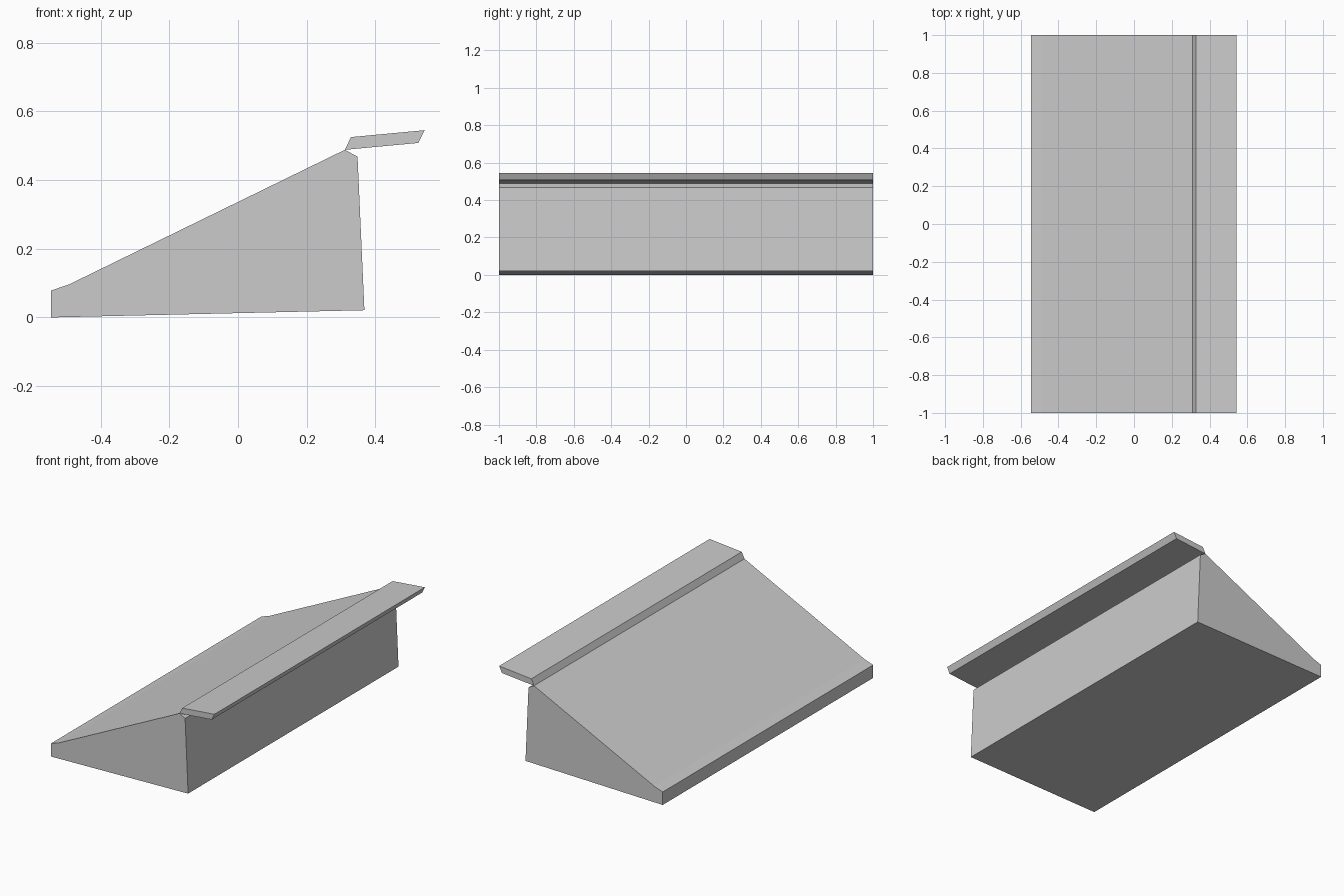
import bpy
import bmesh

cube = bpy.data.objects.get("Cube")
if cube:
    bpy.data.objects.remove(cube, do_unlink=True)

HALF_LENGTH = 1.0

grey = bpy.data.materials.new("plain grey")
grey.use_nodes = True
colour = (0.6, 0.6, 0.6, 1.0)
grey.diffuse_color = colour
grey.node_tree.nodes["Principled BSDF"].inputs["Base Color"].default_value = colour


def extrude_profile(name, profile):
    """Extrude a closed x-z outline along the full length in y."""
    bm = bmesh.new()
    face = bm.faces.new([bm.verts.new((x, -HALF_LENGTH, z)) for x, z in profile])
    result = bmesh.ops.extrude_face_region(bm, geom=[face])
    verts = [g for g in result["geom"] if isinstance(g, bmesh.types.BMVert)]
    bmesh.ops.translate(bm, verts=verts, vec=(0, 2 * HALF_LENGTH, 0))
    bmesh.ops.recalc_face_normals(bm, faces=bm.faces)
    mesh = bpy.data.meshes.new(name)
    bm.to_mesh(mesh)
    bm.free()
    mesh.materials.append(grey)
    obj = bpy.data.objects.new(name, mesh)
    bpy.context.collection.objects.link(obj)
    return obj


# Sloping wedge with a short toe and a chamfered crest
extrude_profile("wedge_body", [
    (-0.545, 0.0), (0.368, 0.021), (0.348, 0.468),
    (0.311, 0.488), (-0.49, 0.097), (-0.545, 0.078),
])

# Thin overhanging plate resting on the crest
extrude_profile("crest_overhang", [
    (0.311, 0.488), (0.525, 0.508), (0.543, 0.545), (0.329, 0.525),
])
